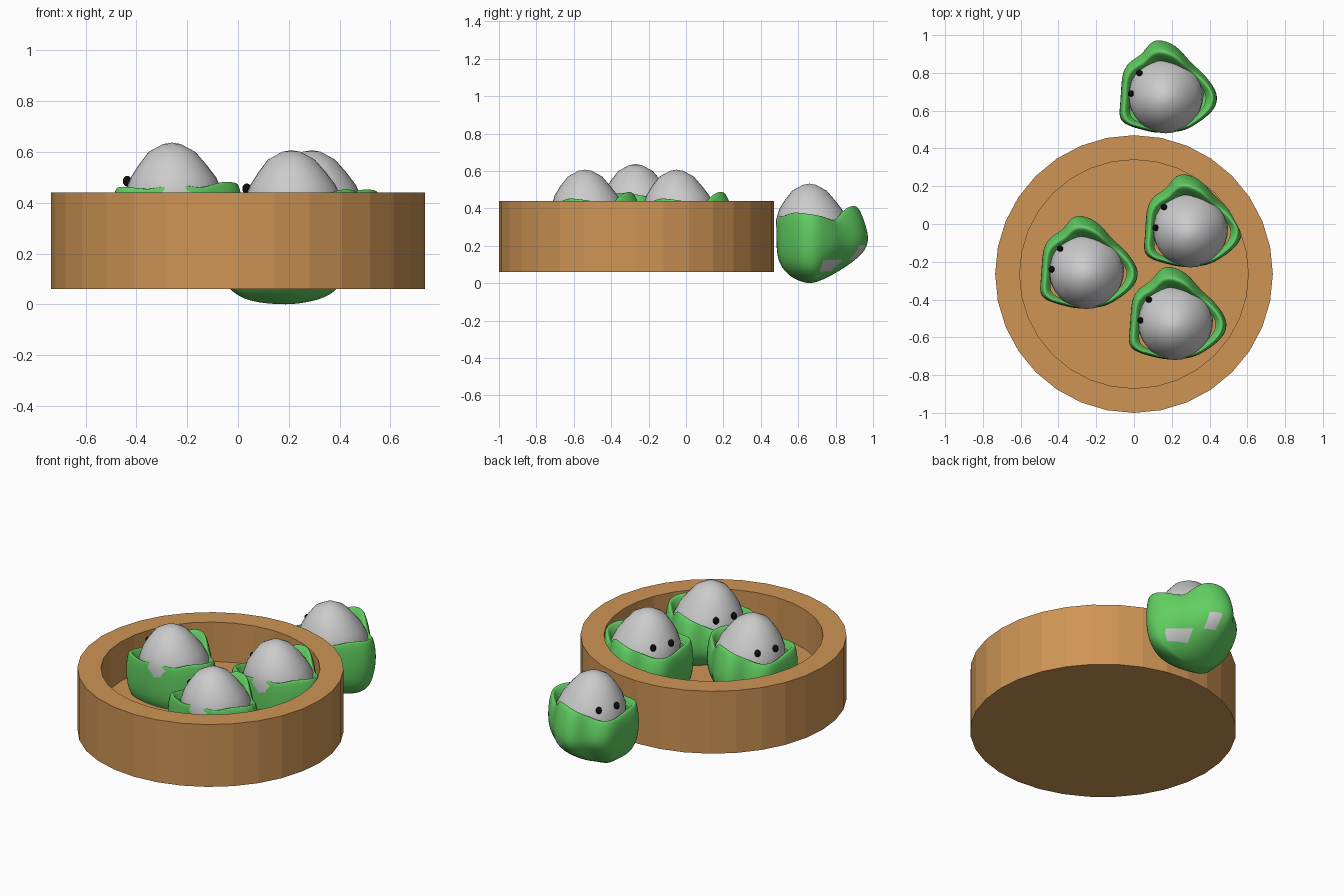
import bpy, bmesh
from math import sin, cos, pi, radians
from mathutils import Vector

if "Cube" in bpy.data.objects:
    bpy.data.objects.remove(bpy.data.objects["Cube"])


def material(name, rgb):
    m = bpy.data.materials.new(name)
    m.diffuse_color = (*rgb, 1)
    m.use_nodes = True
    m.node_tree.nodes["Principled BSDF"].inputs["Base Color"].default_value = m.diffuse_color
    return m


WOOD = material("wood", (0.62, 0.30, 0.09))
GREEN = material("leaf_green", (0.12, 0.62, 0.12))
BLACK = material("black", (0.004, 0.004, 0.004))
DOUGH = material("dough", (0.6, 0.6, 0.6))


def loft(name, rings, mats=(), cap_start=None, cap_end=None, patches=(), smooth=True, subdivide=0):
    """Skin a list of closed rings; caps are a pole point or 'flat'."""
    bm = bmesh.new()
    vr = [[bm.verts.new(p) for p in ring] for ring in rings]
    n = len(vr[0])
    for i in range(len(vr) - 1):
        for j in range(n):
            k = (j + 1) % n
            f = bm.faces.new((vr[i][j], vr[i][k], vr[i + 1][k], vr[i + 1][j]))
            f.material_index = int((i, j) in patches)
    for cap, ring in ((cap_start, vr[0]), (cap_end, vr[-1])):
        if cap == 'flat':
            bm.faces.new(ring)
        elif cap:
            pole = bm.verts.new(cap)
            for j in range(n):
                bm.faces.new((pole, ring[j], ring[(j + 1) % n]))
    bmesh.ops.recalc_face_normals(bm, faces=bm.faces)
    for f in bm.faces:
        f.smooth = smooth
    me = bpy.data.meshes.new(name)
    bm.to_mesh(me)
    bm.free()
    for m in mats:
        me.materials.append(m)
    ob = bpy.data.objects.new(name, me)
    bpy.context.collection.objects.link(ob)
    if subdivide:
        s = ob.modifiers.new("soften", 'SUBSURF')
        s.levels = s.render_levels = subdivide
    return ob


def circle(cx, cy, z, r, n):
    return [(cx + r * sin(2 * pi * i / n), cy + r * cos(2 * pi * i / n), z) for i in range(n)]


# Round steamer basket: outer wall, rim, inner wall and raised floor
basket_profile = [(0.735, 0.06), (0.735, 0.44), (0.605, 0.44), (0.605, 0.20)]
loft("basket", [circle(0, -0.265, z, r, 32) for r, z in basket_profile], [WOOD],
     'flat', 'flat', smooth=False)

# Leaf outline radius and rim height, every 15 degrees counted from +x
OUTLINE = [.275, .243, .225, .212, .222, .257, .288, .305, .245, .26, .262, .245,
           .24, .253, .292, .252, .225, .215, .207, .21, .22, .227, .247, .276]
RIM = [.37, .36, .34, .34, .39, .42, .42, .40, .36, .335, .33, .33,
       .335, .35, .365, .36, .35, .365, .36, .37, .355, .37, .385, .38]
# Leaf levels: height, scale in x, scale toward -y, scale toward +y
LOWER = [(.004, .28, .28, .0), (.02, .6, .52, .16), (.06, .84, .78, .42),
         (.12, .95, .96, .74), (.20, 1, 1, 1.02)]
# Upper levels: fraction of the way to the rim, then the same scales
UPPER = [(.5, 1, 1, .95), (.85, .96, .99, .85), (1, .92, .97, .78),
         (.95, .86, .92, .72), (.7, .78, .86, .6)]
# Dough profile: height, radius, centre x, centre y
DOME = [(.526, .035, .16, .66), (.495, .092, .16, .66), (.445, .133, .163, .662),
        (.395, .168, .166, .666), (.335, .193, .168, .673), (.26, .2, .168, .685),
        (.15, .17, .17, .67), (.06, .09, .18, .66)]
EYES = [(.028, .80, .38), (-.016, .69, .38)]


def leaf_ring(level, upper):
    t, sx, s_minus, s_plus = level
    ring = []
    for j, r in enumerate(OUTLINE):
        a = radians(15 * j)
        dx, dy = r * cos(a), r * sin(a)
        z = .20 + t * (RIM[j] - .20) if upper else t
        ring.append((.17 + dx * sx, .69 + dy * (s_plus if dy > 0 else s_minus), z))
    return ring


def dumpling(tag, offset):
    parts = []
    # Leaf wrap with two gaps where the dough shows through
    rings = [leaf_ring(l, False) for l in LOWER] + [leaf_ring(l, True) for l in UPPER]
    parts.append(loft("leaf_wrap_" + tag, rings, [GREEN, DOUGH], (.19, .66, 0), None,
                      {(2, 1), (2, 2), (2, 3), (3, 5)}, subdivide=2))
    # Pointed dough body
    parts.append(loft("bun_" + tag, [circle(x, y, z, r, 32) for z, r, x, y in DOME], [],
                      (.16, .66, .532), (.18, .66, .03)))
    # Eyes
    for i, e in enumerate(EYES):
        bpy.ops.mesh.primitive_uv_sphere_add(segments=16, ring_count=8, radius=1, location=e)
        eye = bpy.context.object
        eye.name = f"eye_{tag}_{i + 1}"
        eye.scale = (.017, .017, .021)
        eye.data.materials.append(BLACK)
        bpy.ops.object.shade_smooth()
        parts.append(eye)
    for p in parts:
        p.location += Vector(offset)


# One dumpling behind the basket, three inside it
for tag, offset in (("outside", (0, 0, 0)), ("left", (-.42, -.93, .105)),
                    ("right", (.13, -.71, .075)), ("front", (.05, -1.20, .075))):
    dumpling(tag, offset)
